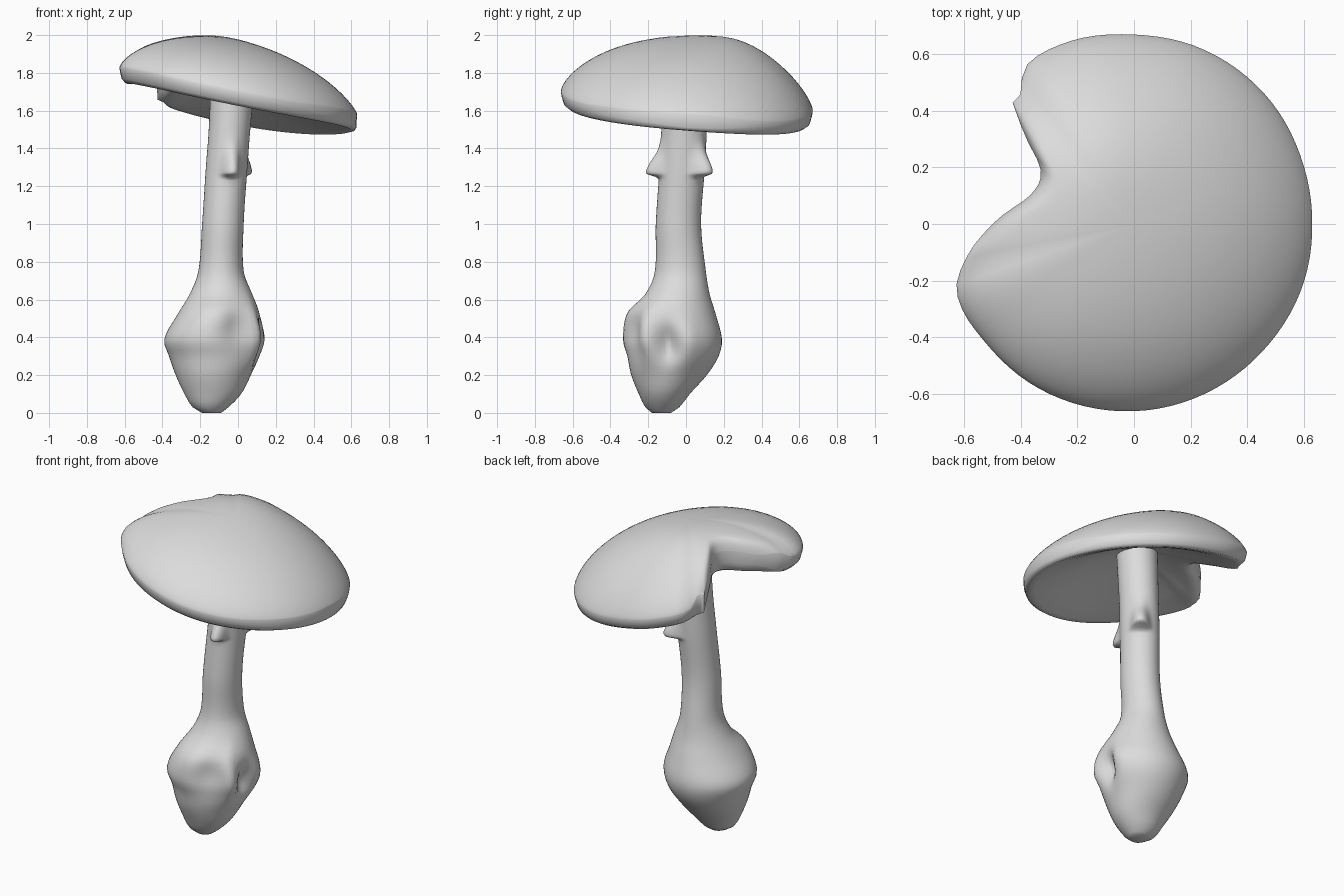
import bpy, bmesh, math
from math import sin, cos, pi, exp, radians

if "Cube" in bpy.data.objects:
    bpy.data.objects.remove(bpy.data.objects["Cube"], do_unlink=True)

TONE = (0.72, 0.72, 0.72, 1)
grey = bpy.data.materials.new("pale grey")
grey.use_nodes = True
grey.diffuse_color = TONE
grey.node_tree.nodes["Principled BSDF"].inputs["Base Color"].default_value = TONE


def spline(points, t):
    """Smooth interpolation of rows keyed by their first value."""
    n = len(points)
    i = max(k for k in range(n - 1) if points[k][0] <= t or k == 0)
    a, b = points[i], points[i + 1]
    p, q = points[max(i - 1, 0)], points[min(i + 2, n - 1)]
    w = b[0] - a[0]
    u = (t - a[0]) / w
    out = []
    for c in range(1, len(a)):
        m0 = (b[c] - p[c]) / (b[0] - p[0]) * w
        m1 = (q[c] - a[c]) / (q[0] - a[0]) * w
        out.append((2*u**3 - 3*u*u + 1) * a[c] + (u**3 - 2*u*u + u) * m0
                   + (3*u*u - 2*u**3) * b[c] + (u**3 - u*u) * m1)
    return out


def loft(name, rings):
    """Skin closed rings of points and cap both ends."""
    bm = bmesh.new()
    loops = [[bm.verts.new(p) for p in ring] for ring in rings]
    n = len(loops[0])
    for low, high in zip(loops, loops[1:]):
        for i in range(n):
            j = (i + 1) % n
            bm.faces.new((low[i], low[j], high[j], high[i]))
    bm.faces.new(loops[0][::-1])
    bm.faces.new(loops[-1])
    bmesh.ops.recalc_face_normals(bm, faces=bm.faces)
    mesh = bpy.data.meshes.new(name)
    bm.to_mesh(mesh)
    bm.free()
    mesh.materials.append(grey)
    obj = bpy.data.objects.new(name, mesh)
    bpy.context.collection.objects.link(obj)
    bpy.ops.object.select_all(action='DESELECT')
    obj.select_set(True)
    bpy.context.view_layer.objects.active = obj
    bpy.ops.object.shade_smooth_by_angle(angle=radians(60))


# Cap: outline (angle, radius) with a bitten notch at the back left
OUTLINE = [(0, .63), (20, .635), (42, .65), (70, .665), (90, .67), (110, .685),
           (125, .675), (131, .61), (134, .62), (139, .53), (149, .386), (165, .383),
           (180, .5), (191, .602), (201, .672), (220, .672), (240, .672), (270, .662),
           (315, .64), (340, .635), (360, .63)]
# Hollow underside: fraction of full radius, height above the rim plane
UNDERSIDE = [(0, .16), (.2, .145), (.4, .1), (.6, .05), (.8, .0), (.9, -.02),
             (.95, -.025), (.98, -.008), (1, .04)]


def cap_ring(s, is_top):
    ring = []
    for k in range(96):
        deg = k * 3.75
        r = spline(OUTLINE, deg)[0]
        x, y = s * r * cos(radians(deg)), s * r * sin(radians(deg))
        full = s * r / max(r, .65)
        full = s if r > .65 else full + (s - full) * max(0, (r - .6) / .05)
        top = .05 + .28 * max(1 - full ** 2, 0) ** .7
        top += .025 * exp(-((x + .12) ** 2 + (y - .28) ** 2) / .06) * (1 - full ** 4)
        under = spline(UNDERSIDE, full)[0]
        # both skins bend together along the notch only
        cut = min(1, max(0, 1 - r / .63) * 6) * s ** 24 * (top - under)
        h = top - .32 * cut if is_top else under + .4 * cut
        droop = .08 * y + .1 * y * y
        ring.append((x, y, 1.64 - .2 * x - droop * (full ** 2 if is_top else 1) + h))
    return ring


rings = [cap_ring(s, False) for s in (.02, .2, .4, .6, .7, .8, .9, .95, .98, .995)]
rings += [cap_ring(sin(a * pi / 36), True) for a in range(18, 0, -1)]
rings.append(cap_ring(.01, True))
loft("cap", rings)

# Stem: height, centre x, centre y, radius x, radius y
STEM = [(0, -.14, -.13, .05, .05), (.03, -.145, -.125, .095, .09), (.1, -.133, -.115, .15, .135),
        (.2, -.13, -.09, .2, .2), (.3, -.12, -.07, .245, .243), (.39, -.12, -.075, .27, .265),
        (.53, -.1, -.08, .215, .235),
        (.63, -.09, -.045, .165, .17), (.75, -.09, -.03, .12, .135), (1, -.08, -.04, .11, .12),
        (1.3, -.06, -.02, .11, .12), (1.5, -.045, -.01, .11, .12), (1.85, -.02, 0, .12, .12)]
# Dents (positive) and ridges (negative) on the bulb:
# angle, height, angular width, height width, depth
DENTS = [(-62, .44, 24, .12, .045), (-6, .37, 15, .09, .08),
         (-33, .42, 9, .12, -.025), (18, .4, 12, .1, -.01)]
# Torn ring remnants: angle, angular width, reach
REMNANTS = [(-78, 18, .075), (50, 20, .085)]


def turn(a, b):
    return (a - b + 180) % 360 - 180


def relief(deg, z):
    d = 0
    for angle, height, wa, wz, depth in DENTS:
        d -= depth * exp(-(turn(deg, angle) / wa) ** 2 - ((z - height) / wz) ** 2)
    for angle, width, reach in REMNANTS:
        fall = (z - 1.27) / (.1 if z > 1.27 else .018)
        d += reach * exp(-(turn(deg, angle) / width) ** 2 - fall ** 2)
    return d


levels = sorted([i * .03 for i in range(61)] + [.01, 1.24, 1.25, 1.265, 1.275])
rings = []
for z in levels:
    cx, cy, rx, ry = spline(STEM, z)
    rings.append([(cx + (rx + relief(d, z)) * cos(radians(d)),
                   cy + (ry + relief(d, z)) * sin(radians(d)), z)
                  for d in range(0, 360, 6)])
loft("stem", rings)
